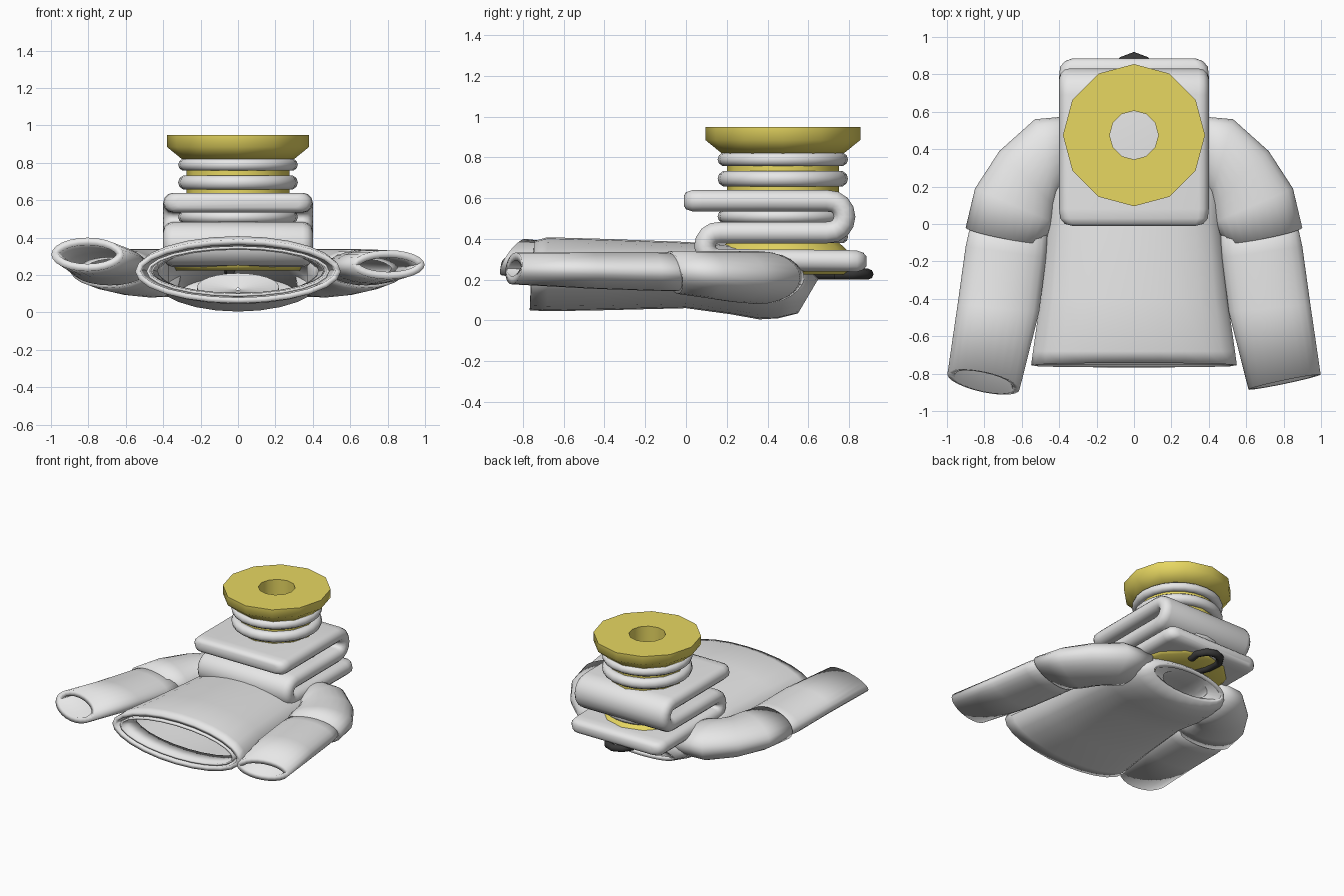
import bpy, bmesh
from math import sin, cos, pi, radians
from mathutils import Vector

cube = bpy.data.objects.get("Cube")
if cube:
    bpy.data.objects.remove(cube)


def material(name, rgb):
    m = bpy.data.materials.new(name)
    m.diffuse_color = (*rgb, 1)
    m.use_nodes = True
    m.node_tree.nodes["Principled BSDF"].inputs["Base Color"].default_value = (*rgb, 1)
    return m


WHITE = material("white cloth", (0.8, 0.8, 0.8))
YELLOW = material("yellow plastic", (0.8, 0.68, 0.12))
BLACK = material("black metal", (0.04, 0.04, 0.04))


def smooth(ob, angle=40):
    bpy.ops.object.select_all(action="DESELECT")
    ob.select_set(True)
    bpy.context.view_layer.objects.active = ob
    bpy.ops.object.shade_smooth_by_angle(angle=radians(angle))


def loft(name, rings, mat, cap=False, wall=0.0, closed=False, angle=40):
    """Skin a row of point rings into one surface."""
    bm = bmesh.new()
    rows = [[bm.verts.new(p) for p in ring] for ring in rings]
    pairs = list(zip(rows, rows[1:]))
    if closed:
        pairs.append((rows[-1], rows[0]))
    for a, b in pairs:
        for i in range(len(a)):
            j = (i + 1) % len(a)
            bm.faces.new((a[i], a[j], b[j], b[i]))
    if cap:
        bm.faces.new(rows[0])
        bm.faces.new(rows[-1])
    bmesh.ops.recalc_face_normals(bm, faces=bm.faces)
    # open tubes can come out inverted, so turn the first face outward
    if not (closed or cap):
        first = next(iter(bm.faces))
        middle = sum((v.co for v in rows[0] + rows[1]), Vector()) / (2 * len(rows[0]))
        if first.normal.dot(first.calc_center_median() - middle) < 0:
            bmesh.ops.reverse_faces(bm, faces=bm.faces)
    me = bpy.data.meshes.new(name)
    bm.to_mesh(me)
    bm.free()
    me.materials.append(mat)
    ob = bpy.data.objects.new(name, me)
    bpy.context.collection.objects.link(ob)
    smooth(ob, angle)
    if wall:
        mod = ob.modifiers.new("wall", "SOLIDIFY")
        mod.thickness = wall
        mod.offset = -1


def oval(centre, across, half_height, lean=0.0, n=24):
    """Ring spanned by a sideways vector and z; lean shifts its top along y."""
    c, a = Vector(centre), Vector(across)
    return [c + a * cos(t) + Vector((0, lean, half_height)) * sin(t)
            for t in (2 * pi * i / n for i in range(n))]


def body_rings(rows):
    """Rows of y, half width, bottom, top, lean."""
    return [oval((0, y, (b + t) / 2), (w, 0, 0), (t - b) / 2, lean)
            for y, w, b, t, lean in rows]


# Garment body, hem to collar
loft("garment_body", body_rings([
    (-0.755, 0.55, 0.05, 0.39, 0.012), (-0.68, 0.54, 0.045, 0.408, 0),
    (-0.4, 0.5, 0.05, 0.4, 0), (0, 0.46, 0.06, 0.385, 0),
    (0.22, 0.47, 0.03, 0.37, 0), (0.38, 0.45, 0.005, 0.355, 0.02),
    (0.5, 0.41, 0.01, 0.3, 0.05), (0.6, 0.32, 0.035, 0.205, 0.05)]), WHITE, wall=0.03)

# Collar facing turned inward and closing the neck
loft("collar_facing", body_rings([
    (0.59, 0.3, 0.045, 0.195, 0.05), (0.56, 0.2, 0.065, 0.185, 0.04),
    (0.45, 0.22, 0.04, 0.21, 0), (0.25, 0.22, 0.06, 0.21, 0),
    (0.22, 0.01, 0.12, 0.13, 0)]), WHITE)

# Inner hem lining
loft("hem_lining", body_rings([(-0.75, 0.49, 0.085, 0.355, 0),
                               (-0.6, 0.47, 0.09, 0.35, 0)]), WHITE, wall=0.015)

# Sleeves: a wide upper part whose cuff overlaps a narrower lower part
for side, name, rise, end_height, cut in ((1, "left", 0.03, 0.078, 0.01),
                                          (-1, "right", 0.085, 0.09, 0.055)):
    upper = [((0.34, 0.38, 0.21), (-0.03, 0.2), 0.125, 0),
             ((0.47, 0.35, 0.21), (0.06, 0.21), 0.13, 0),
             ((0.57, 0.24, 0.215), (0.15, 0.15), 0.125, 0),
             ((0.64, 0.1, 0.225), (0.21, 0.09), 0.115, 0),
             ((0.69, -0.06, 0.235), (0.21, 0.04), 0.105, -0.02)]
    lower = [((0.66, 0.03, 0.235), (0.2, 0.03), 0.092, 0),
             ((0.685, -0.15, 0.24), (0.215, 0.03), 0.095, 0),
             ((0.725, -0.45, 0.23 + rise * 0.5), (0.218, 0.02), 0.09, 0),
             ((0.805, -0.845, 0.225 + rise), (0.193, 0.04), end_height, cut)]
    for part, rows in (("upper", upper), ("lower", lower)):
        loft(f"{name}_{part}_sleeve",
             [oval((side * x, y, z), (side * ax, ay, 0), h, lean)
              for (x, y, z), (ax, ay), h, lean in rows], WHITE, wall=0.04)

# Folded cloth band: centre line in the y-z plane
path = [(-0.01, 0.587), (0, 0.587), (0.03, 0.587), (0.08, 0.587), (0.4, 0.587), (0.69, 0.587)]
path += [(0.7 + 0.078 * cos(a), 0.509 + 0.078 * sin(a))
         for a in (pi / 2 - pi * k / 8 for k in range(1, 8))]
path += [(0.69, 0.431), (0.4, 0.431), (0.17, 0.431)]
path += [(0.16 + 0.067 * cos(a), 0.364 + 0.067 * sin(a))
         for a in (pi / 2 + pi * k / 8 for k in range(1, 8))]
path += [(0.17, 0.297), (0.5, 0.295), (0.79, 0.292), (0.84, 0.29), (0.87, 0.29), (0.885, 0.29)]
# half width and half thickness of the rounded ends, outermost first
ends = [(0.33, 0.025), (0.37, 0.042), (0.395, 0.052)]
rings = []
for i, (y, z) in enumerate(path):
    last = len(path) - 1
    a, b = path[max(i - 1, 0)], path[min(i + 1, last)]
    along = Vector((0, b[0] - a[0], b[1] - a[1])).normalized()
    up = Vector((0, -along.z, along.y))
    from_end = min(i, last - i)
    half, r = ends[from_end] if from_end < len(ends) else (0.4, 0.053)
    ring = []
    for s in (1, -1):
        for k in range(7):
            t = -pi / 2 + pi * k / 6
            ring.append(Vector((s * (half - r + r * cos(t)), y, z)) + up * (s * r * sin(t)))
    rings.append(ring)
loft("folded_cloth", rings, WHITE, cap=True, angle=60)

# Spool: a twelve-sided turned profile with a hole through the middle
AXIS = Vector((0, 0.475, 0))
profile = [(0.13, 0.95), (0.38, 0.95), (0.38, 0.885), (0.3, 0.82), (0.275, 0.82),
           (0.275, 0.38), (0.3, 0.36), (0.36, 0.29), (0.36, 0.25),
           (0.33, 0.225), (0.13, 0.225)]
loft("spool", [[AXIS + Vector((r * sin(a), r * cos(a), z)) for r, z in profile]
               for a in (pi * k / 6 for k in range(12))], YELLOW, closed=True, angle=50)

# Wound cord rings
for k, (z, r) in enumerate(((0.79, 0.033), (0.695, 0.04), (0.51, 0.033), (0.41, 0.033))):
    bpy.ops.mesh.primitive_torus_add(location=AXIS + Vector((0, 0, z)),
                                     major_radius=0.32 - r, minor_radius=r,
                                     major_segments=24, minor_segments=10)
    ob = bpy.context.object
    ob.name = f"cord_ring_{k + 1}"
    ob.data.materials.append(WHITE)
    smooth(ob, 60)

# Hanging hook under the spool
hook = [(0.09, 0.73), (0.1, 0.81), (0.06, 0.87), (0, 0.893), (-0.06, 0.87),
        (-0.1, 0.81), (-0.09, 0.7), (-0.04, 0.57)]
curve = bpy.data.curves.new("hook", "CURVE")
curve.dimensions = "3D"
curve.bevel_depth = 0.027
curve.bevel_resolution = 2
curve.use_fill_caps = True
line = curve.splines.new("POLY")
line.points.add(len(hook) - 1)
for p, (x, y) in zip(line.points, hook):
    p.co = (x, y, 0.227, 1)
curve.materials.append(BLACK)
bpy.context.collection.objects.link(bpy.data.objects.new("hook", curve))
